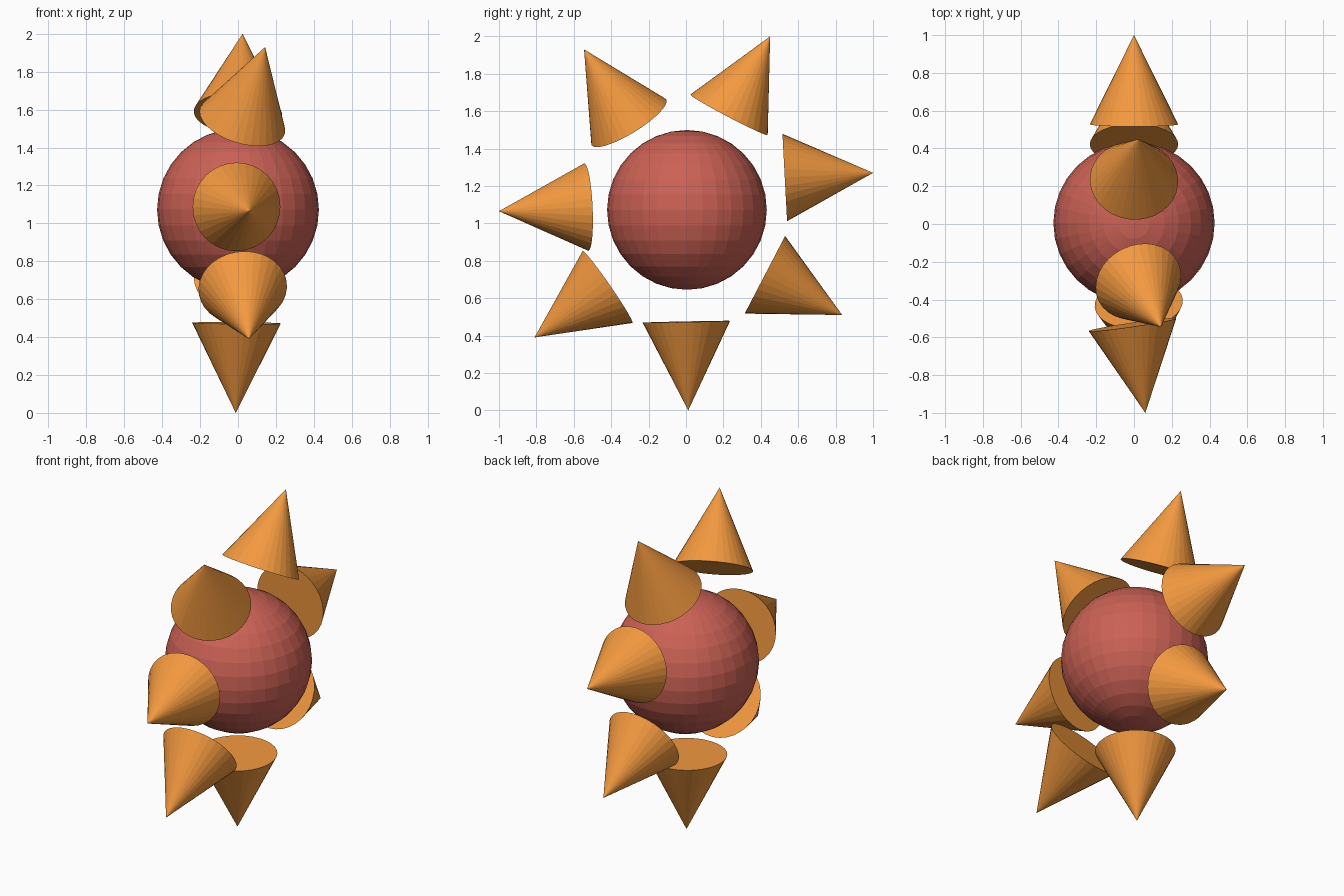
import bpy
from mathutils import Vector

if "Cube" in bpy.data.objects:
    bpy.data.objects.remove(bpy.data.objects["Cube"])


def paint(obj, material):
    obj.data.materials.append(material)


def make_material(name, color):
    m = bpy.data.materials.new(name)
    m.diffuse_color = color
    m.use_nodes = True
    m.node_tree.nodes["Principled BSDF"].inputs["Base Color"].default_value = m.diffuse_color
    return m


red = make_material("red", (0.60, 0.12, 0.09, 1))
orange = make_material("orange", (0.90, 0.32, 0.05, 1))

# Central ball, flat faceted
bpy.ops.mesh.primitive_uv_sphere_add(segments=32, ring_count=16, radius=0.427,
                                     location=(0, 0.005, 1.072))
ball = bpy.context.object
ball.name = "ball"
paint(ball, red)


# Solid cone from its base centre to its tip
def spike(name, base, tip, radius=0.234):
    base, tip = Vector(base), Vector(tip)
    axis = tip - base
    bpy.ops.mesh.primitive_cone_add(vertices=32, radius1=radius, radius2=0,
                                    depth=axis.length, location=(base + tip) / 2)
    obj = bpy.context.object
    obj.rotation_euler = axis.to_track_quat('Z', 'Y').to_euler()
    obj.name = name
    paint(obj, orange)


# Ring of seven spikes pointing outward, each slightly tilted
spikes = {
    "bottom_spike": ((-0.008, 0.002, 0.474), (-0.012, 0.012, 0.0)),
    "front_spike": ((-0.008, -0.533, 1.087), (0.06, -1.0, 1.065)),
    "lower_front_spike": ((0.025, -0.42, 0.66), (0.058, -0.81, 0.39)),
    "upper_front_spike": ((0.023, -0.305, 1.54), (0.143, -0.545, 1.93)),
    "upper_back_spike": ((0.0, 0.23, 1.58), (0.024, 0.45, 2.0)),
    "back_spike": ((0.0, 0.528, 1.245), (0.0, 1.0, 1.27)),
    "lower_back_spike": ((0.0, 0.422, 0.725), (0.0, 0.835, 0.51)),
}
for name, (base, tip) in spikes.items():
    spike(name, base, tip)
